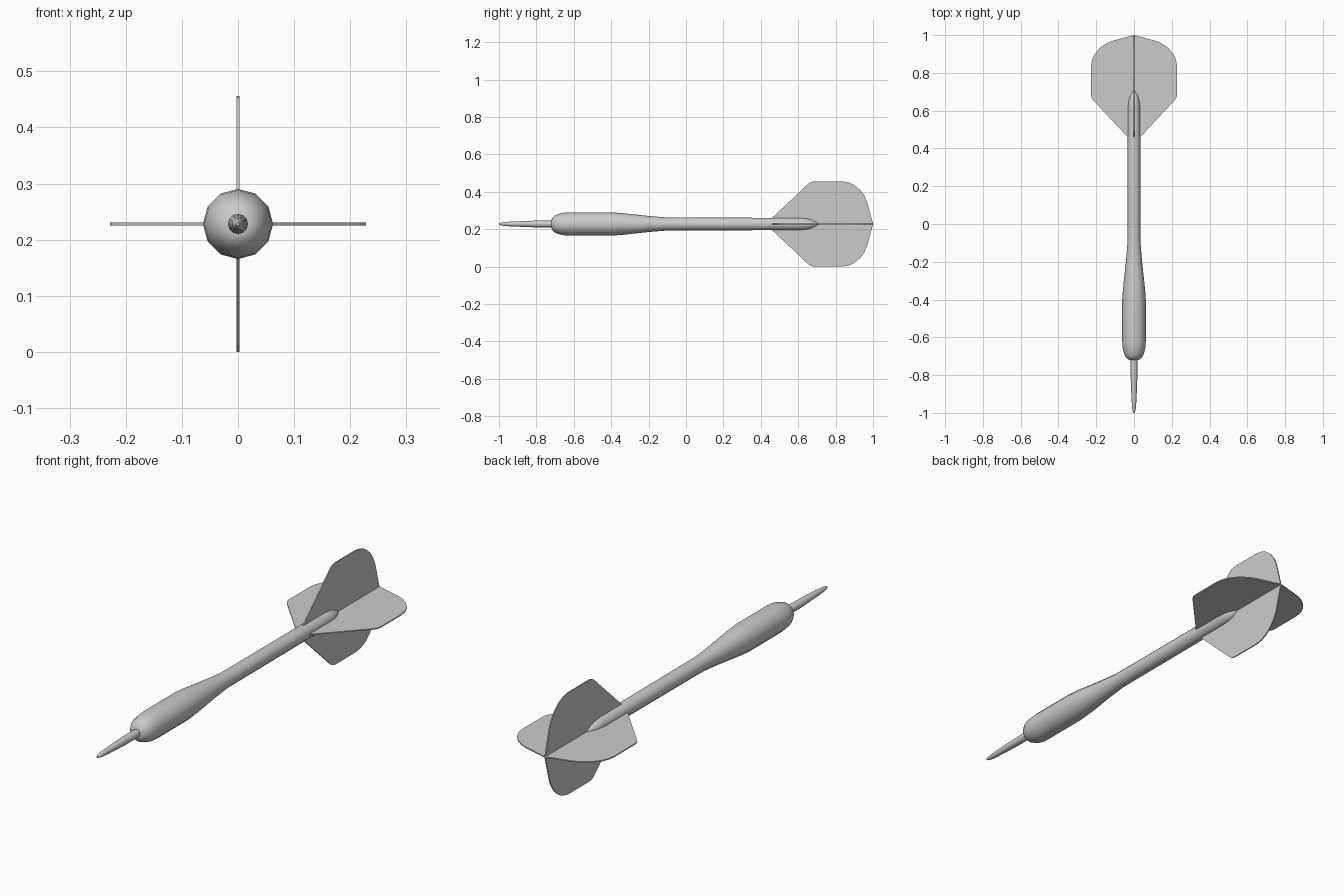
import bpy, bmesh, math
from mathutils import Vector, Matrix

if "Cube" in bpy.data.objects:
    bpy.data.objects.remove(bpy.data.objects["Cube"])

CZ = 0.228  # height of the dart's axis


def finish(bm, name, smooth=None):
    bmesh.ops.recalc_face_normals(bm, faces=bm.faces)
    me = bpy.data.meshes.new(name)
    bm.to_mesh(me)
    bm.free()
    ob = bpy.data.objects.new(name, me)
    ob.location.z = CZ
    bpy.context.collection.objects.link(ob)
    if smooth:
        bpy.ops.object.select_all(action='DESELECT')
        ob.select_set(True)
        bpy.context.view_layer.objects.active = ob
        bpy.ops.object.shade_smooth_by_angle(angle=math.radians(smooth))
    return ob


def lathe(name, profile, sides=12):
    """Turn (y, radius) pairs around the y axis and cap the ends."""
    bm = bmesh.new()
    rings = []
    for y, r in profile:
        rings.append([bm.verts.new((r * math.cos(a), y, r * math.sin(a)))
                      for a in (2 * math.pi * i / sides for i in range(sides))])
    for a, b in zip(rings, rings[1:]):
        for i in range(sides):
            j = (i + 1) % sides
            bm.faces.new((a[i], a[j], b[j], b[i]))
    bm.faces.new(rings[0])
    bm.faces.new(rings[-1])
    return finish(bm, name, 50)


def flight(name, angle, outline, thick=0.005):
    """Thin fin: (y, radius) outline extruded, then spun around the y axis."""
    bm = bmesh.new()
    face = bm.faces.new([bm.verts.new((r, y, -thick / 2)) for y, r in outline])
    ext = bmesh.ops.extrude_face_region(bm, geom=[face])
    verts = [v for v in ext['geom'] if isinstance(v, bmesh.types.BMVert)]
    bmesh.ops.translate(bm, verts=verts, vec=Vector((0, 0, thick)))
    bmesh.ops.rotate(bm, verts=bm.verts, matrix=Matrix.Rotation(angle, 3, 'Y'))
    return finish(bm, name)


# steel point
lathe("point", [(-1.0, 0.003), (-0.985, 0.008), (-0.965, 0.011),
                (-0.92, 0.0135), (-0.86, 0.016), (-0.80, 0.018), (-0.70, 0.018)])

# weighted barrel tapering into the shaft, with a pointed tail
lathe("barrel_and_shaft", [
    (-0.72, 0.018), (-0.717, 0.030), (-0.705, 0.043), (-0.685, 0.053),
    (-0.655, 0.060), (-0.62, 0.0625), (-0.40, 0.0625), (-0.34, 0.058),
    (-0.20, 0.043), (-0.10, 0.0345), (0.0, 0.034), (0.61, 0.033),
    (0.65, 0.029), (0.675, 0.022), (0.695, 0.011), (0.71, 0.002)])

# four flights
outline = [(0.44, 0.0), (0.46, 0.033), (0.655, 0.216), (0.67, 0.225), (0.69, 0.228),
           (0.835, 0.228), (0.87, 0.222), (0.90, 0.208), (0.93, 0.183),
           (0.953, 0.152), (0.968, 0.12), (1.0, 0.0)]
for i in range(4):
    flight(f"flight_{i + 1}", i * math.pi / 2, outline)
